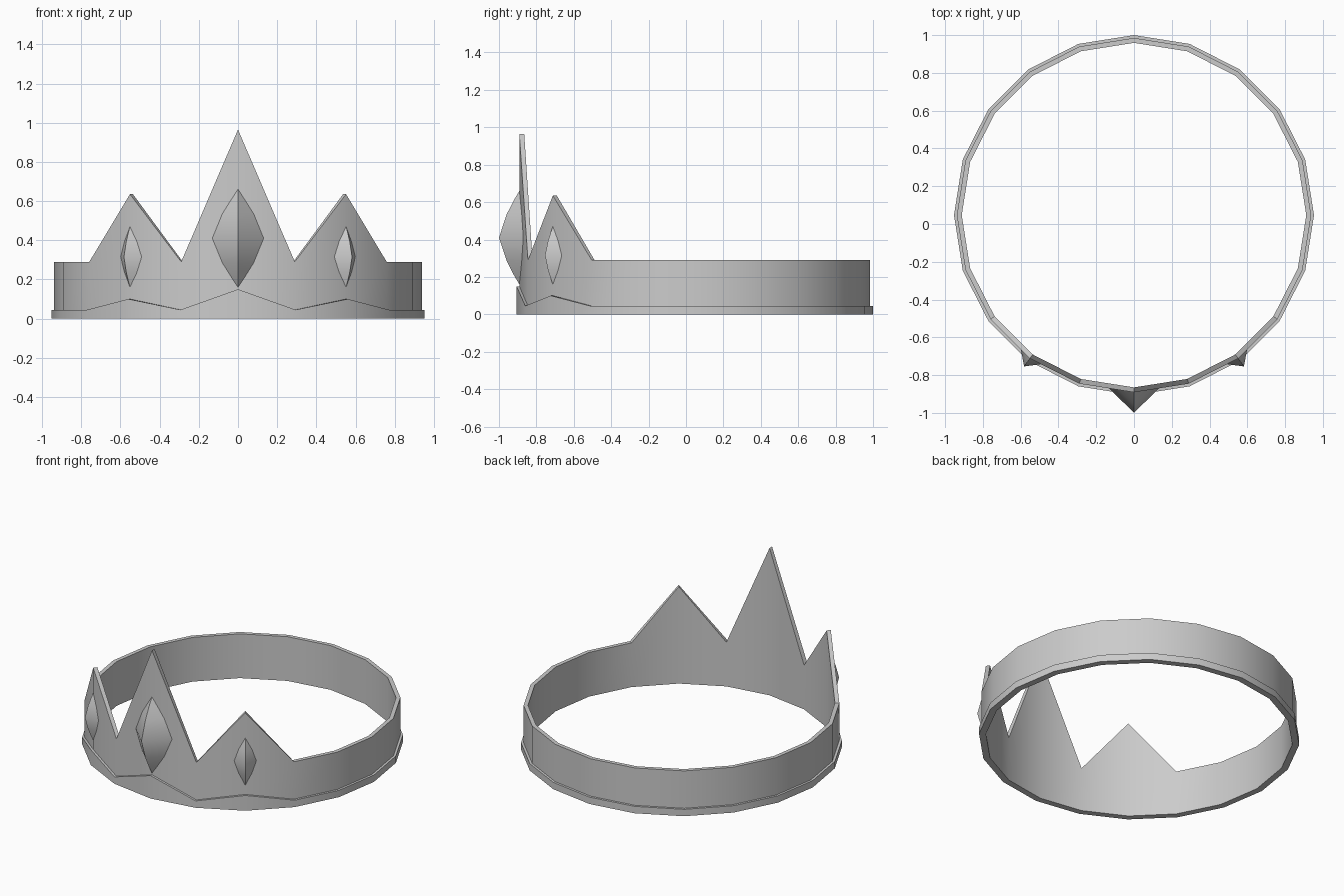
import bpy, bmesh, math
from mathutils import Matrix, Vector

cube = bpy.data.objects.get("Cube")
if cube:
    bpy.data.objects.remove(cube, do_unlink=True)

SIDES = 20
CENTRE = Vector((0, 0.047, 0))
R_IN, R_BAND, R_TRIM = 0.912, 0.938, 0.953

metal = bpy.data.materials.new("grey_metal")
metal.use_nodes = True
GREY = (0.6, 0.6, 0.6, 1)
metal.diffuse_color = GREY
metal.node_tree.nodes["Principled BSDF"].inputs["Base Color"].default_value = GREY


def finish(name, bm):
    bmesh.ops.recalc_face_normals(bm, faces=bm.faces)
    mesh = bpy.data.meshes.new(name)
    bm.to_mesh(mesh)
    bm.free()
    mesh.materials.append(metal)
    obj = bpy.data.objects.new(name, mesh)
    bpy.context.collection.objects.link(obj)
    bpy.ops.object.select_all(action='DESELECT')
    obj.select_set(True)
    bpy.context.view_layer.objects.active = obj
    bpy.ops.object.shade_smooth_by_angle(angle=math.radians(30))
    return obj


def outward(step):
    """Horizontal direction, counted in ring steps from the front."""
    a = step * math.tau / SIDES
    return Vector((math.sin(a), -math.cos(a), 0))


def ring(name, inner, outer, heights, rest):
    """Ring of vertical walls whose top edge follows the given heights."""
    bm = bmesh.new()
    loops = []
    for i in range(SIDES):
        top = heights.get(min(i, SIDES - i), rest)
        section = [(inner, 0), (outer, 0), (outer, top), (inner, top)]
        loops.append([bm.verts.new(CENTRE + outward(i) * r + Vector((0, 0, z)))
                      for r, z in section])
    for i, a in enumerate(loops):
        b = loops[(i + 1) % SIDES]
        for j in range(4):
            k = (j + 1) % 4
            bm.faces.new((a[j], a[k], b[k], b[j]))
    return finish(name, bm)


def gem(name, step, z_mid, half_height, half_width, depth):
    """Pointed gem with a front ridge, set into the band at a ring corner."""
    bm = bmesh.new()
    d = outward(step)
    across = Vector((-d.y, d.x, 0))
    base = CENTRE + d * R_BAND + Vector((0, 0, z_mid))

    def vert(side, out, z):
        return bm.verts.new(base + across * side + d * out + Vector((0, 0, z)))

    profile = [(-0.8, 0.27), (-0.5, 0.62), (0, 1), (0.5, 0.62), (0.8, 0.27)]
    rows = []
    for t, s in profile:
        w, z = half_width * s, half_height * t
        sink = -0.16 * w - 0.003
        rows.append([vert(-w, sink, z), vert(0, depth * s, z),
                     vert(w, sink, z), vert(0, -0.012, z)])
    for a, b in zip(rows, rows[1:]):
        for j in range(4):
            k = (j + 1) % 4
            bm.faces.new((a[j], a[k], b[k], b[j]))
    for row, z in ((rows[0], -half_height), (rows[-1], half_height)):
        tip = vert(0, 0, z)
        for j in range(4):
            bm.faces.new((row[j], row[(j + 1) % 4], tip))
    return finish(name, bm)


# Band with three spikes, and the raised trim around its foot
ring("crown_band", R_IN, R_BAND, {0: 0.965, 2: 0.635}, 0.29)
ring("base_trim", R_BAND, R_TRIM, {0: 0.15, 2: 0.10}, 0.045)

# Gems on the spikes
gem("centre_gem", 0, 0.41, 0.25, 0.135, 0.109)
for label, step in (("left", 2), ("right", -2)):
    gem(label + "_gem", step, 0.315, 0.155, 0.07, 0.052)
